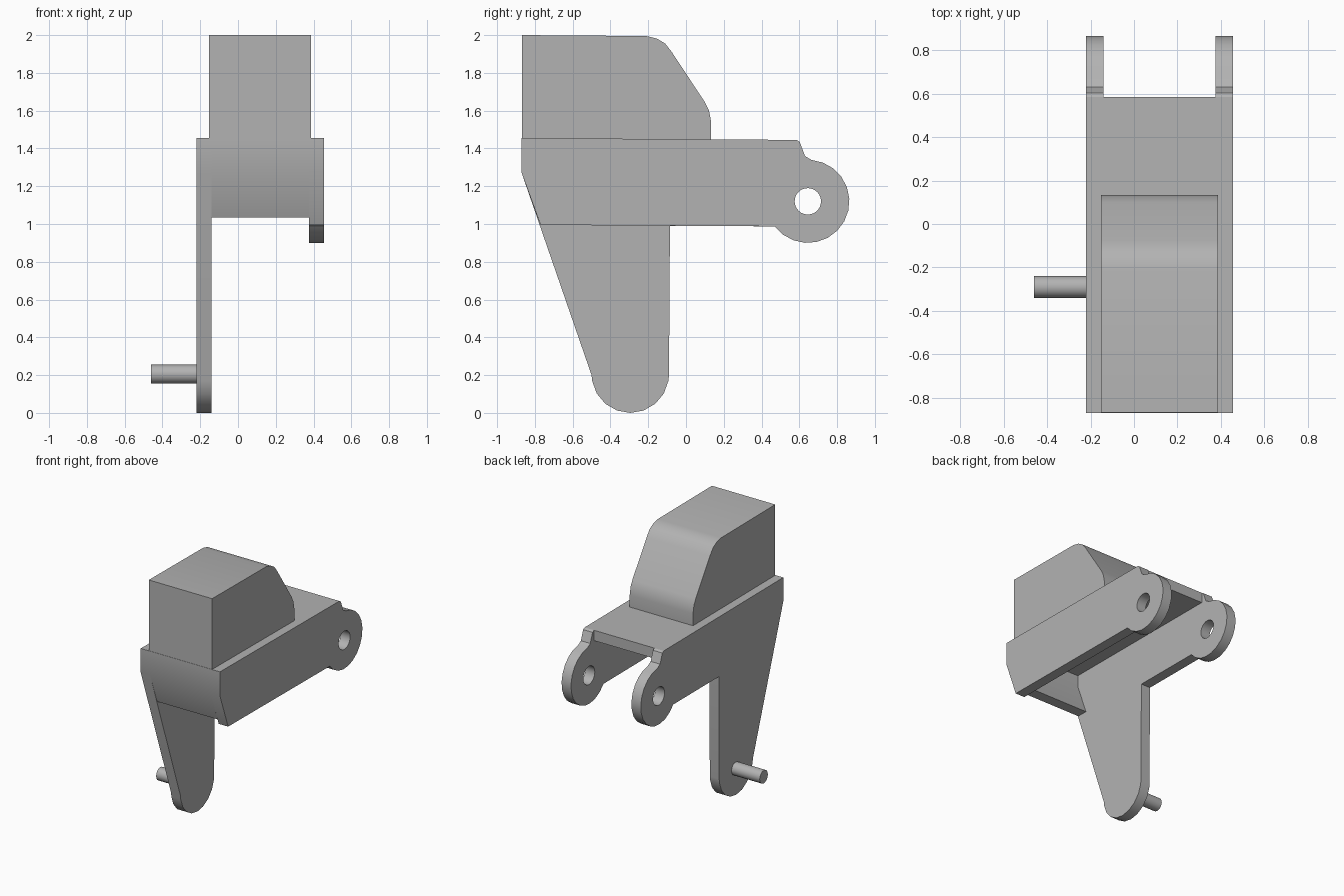
import bpy
import bmesh
from math import sin, cos, radians
from mathutils import Matrix

default = bpy.data.objects.get("Cube")
if default:
    bpy.data.objects.remove(default)

grey = bpy.data.materials.new("plain grey")
grey.use_nodes = True
grey.diffuse_color = (0.45, 0.45, 0.45, 1)
grey.node_tree.nodes["Principled BSDF"].inputs["Base Color"].default_value = grey.diffuse_color


def arc(cy, cz, r, start, end, steps):
    """Points of an arc in the side plane, angles in degrees."""
    angles = [radians(start + (end - start) * i / steps) for i in range(steps + 1)]
    return [(cy + r * cos(a), cz + r * sin(a)) for a in angles]


def finish(name, bm):
    bmesh.ops.recalc_face_normals(bm, faces=bm.faces)
    mesh = bpy.data.meshes.new(name)
    bm.to_mesh(mesh)
    bm.free()
    mesh.materials.append(grey)
    obj = bpy.data.objects.new(name, mesh)
    bpy.context.collection.objects.link(obj)
    bpy.ops.object.select_all(action='DESELECT')
    obj.select_set(True)
    bpy.context.view_layer.objects.active = obj
    bpy.ops.object.shade_smooth_by_angle(angle=radians(30))
    return obj


def extrude_profile(name, loops, x0, x1):
    """Fill side-plane loops (later loops are holes) and extrude along x."""
    bm = bmesh.new()
    edges = []
    for loop in loops:
        verts = [bm.verts.new((x0, y, z)) for y, z in loop]
        edges += [bm.edges.new((v, verts[i - 1])) for i, v in enumerate(verts)]
    if len(loops) == 1:
        bm.faces.new(verts)
    else:
        bmesh.ops.triangle_fill(bm, edges=edges, use_beauty=True, normal=(1, 0, 0))
    new = bmesh.ops.extrude_face_region(bm, geom=bm.faces[:])["geom"]
    moved = [v for v in new if isinstance(v, bmesh.types.BMVert)]
    bmesh.ops.translate(bm, verts=moved, vec=(x1 - x0, 0, 0))
    return finish(name, bm)


# Side plates: shared upper outline with a pierced ear at the back
upper = [(-0.87, 1.27), (-0.87, 1.455), (0.585, 1.445), (0.602, 1.435), (0.63, 1.36)]
ear = arc(0.645, 1.12, 0.22, 85, -143, 14)
hole = arc(0.645, 1.12, 0.07, 0, 345, 23)
leg = [(-0.085, 0.99), (-0.09, 0.2)] + arc(-0.295, 0.205, 0.205, -10, -170, 8) + [(-0.5, 0.2)]

extrude_profile("right_side_plate_with_leg", [upper + ear + leg, hole], -0.22, -0.14)
extrude_profile("left_side_plate", [upper + ear + [(-0.77, 0.995)], hole], 0.375, 0.455)

# Top plate and folded front wall joining the two sides
web = [(-0.87, 1.455), (-0.87, 1.27), (-0.785, 1.035), (-0.70, 1.035),
       (-0.79, 1.28), (-0.79, 1.37), (0.585, 1.365), (0.585, 1.445)]
extrude_profile("top_plate_and_front_wall", [web], -0.14, 0.375)

# Raised block with a rounded sloping back
block = [(-0.868, 1.44), (-0.868, 2.0), (-0.21, 1.995), (-0.155, 1.982), (-0.11, 1.955),
         (-0.075, 1.91), (0.1, 1.645), (0.122, 1.6), (0.133, 1.54), (0.133, 1.44)]
extrude_profile("raised_block", [block], -0.153, 0.387)

# Side pin at the foot of the leg
bm = bmesh.new()
turn = Matrix.Translation((-0.335, -0.29, 0.205)) @ Matrix.Rotation(radians(90), 4, 'Y')
bmesh.ops.create_cone(bm, cap_ends=True, segments=16, radius1=0.05, radius2=0.05,
                      depth=0.25, matrix=turn)
finish("side_pin", bm)
